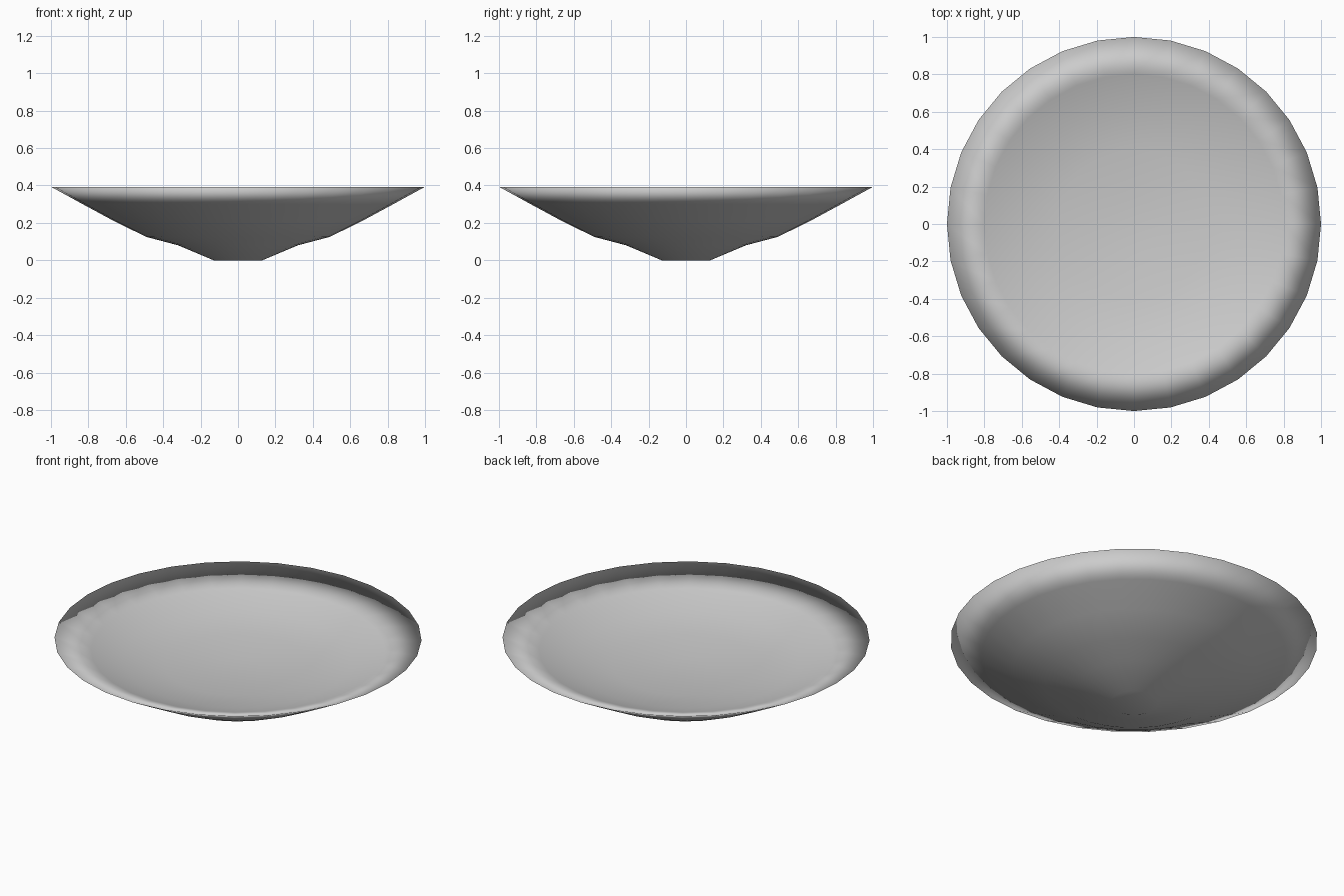
import bpy, bmesh
from math import cos, sin, tau

if "Cube" in bpy.data.objects:
    bpy.data.objects.remove(bpy.data.objects["Cube"])

SIDES = 32
# Outer underside from the foot to the rim, then the shallower inside
PROFILE = [(0.13, 0.0), (0.32, 0.08), (0.49, 0.125), (0.66, 0.208), (0.83, 0.3),
           (1.0, 0.393),
           (0.8, 0.325), (0.62, 0.265), (0.4, 0.237), (0.14, 0.215)]


def lathe(name, profile, sides):
    bm = bmesh.new()
    rings = [[bm.verts.new((r * cos(tau * i / sides), r * sin(tau * i / sides), z))
              for i in range(sides)] for r, z in profile]
    for a, b in zip(rings, rings[1:]):
        for i in range(sides):
            j = (i + 1) % sides
            bm.faces.new((a[i], a[j], b[j], b[i]))
    # Close the foot and the middle of the inside
    bm.faces.new(rings[0][::-1])
    bm.faces.new(rings[-1])
    bmesh.ops.recalc_face_normals(bm, faces=bm.faces[:])
    for f in bm.faces:
        f.smooth = True
    mesh = bpy.data.meshes.new(name)
    bm.to_mesh(mesh)
    bm.free()
    obj = bpy.data.objects.new(name, mesh)
    bpy.context.collection.objects.link(obj)
    return obj


# Shallow dish, smooth all over including the rim
lathe("dish", PROFILE, SIDES)
